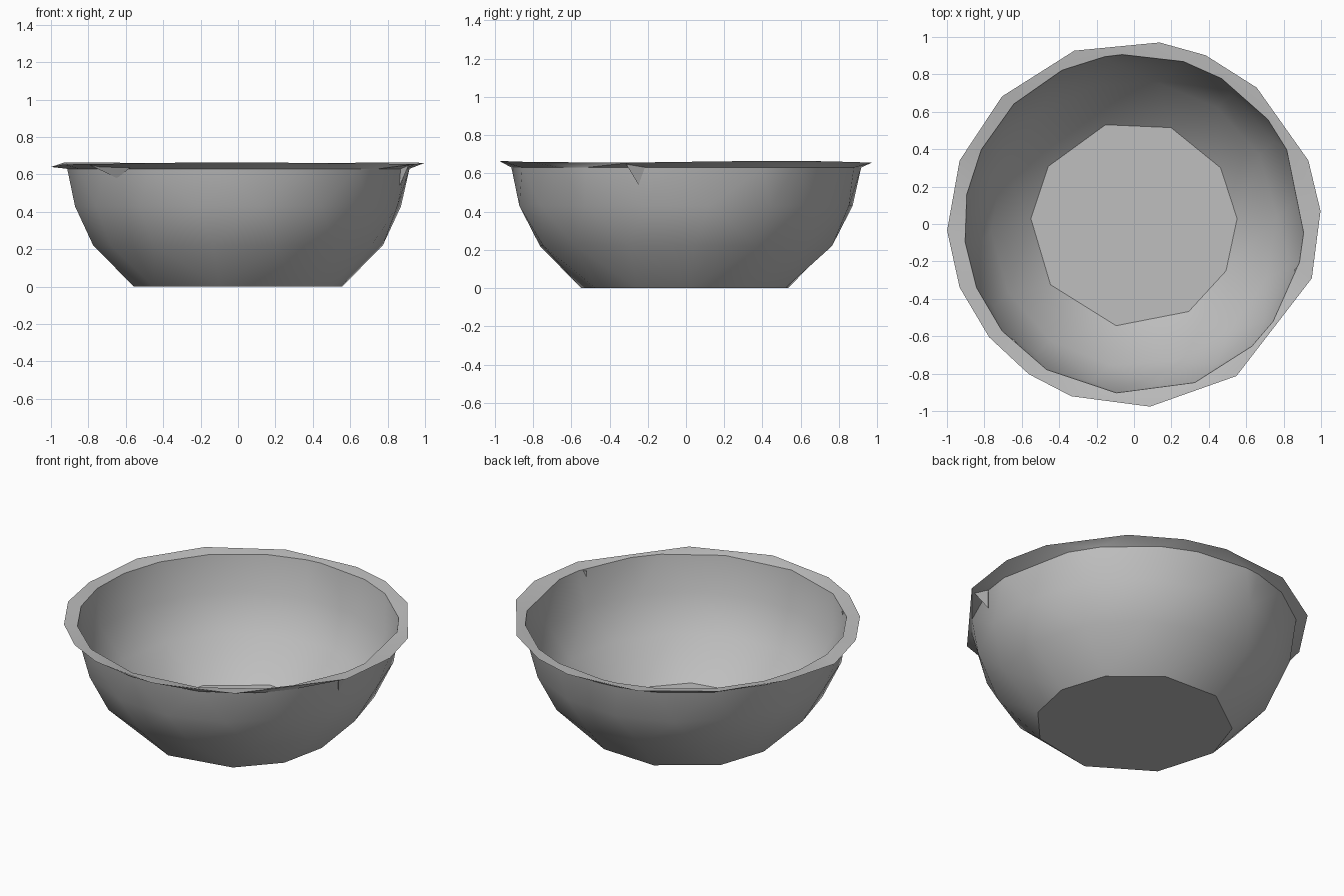
import bpy, bmesh
from math import sin, cos, pi, radians

cube = bpy.data.objects.get("Cube")
if cube:
    bpy.data.objects.remove(cube, do_unlink=True)

# One plain grey for the whole bowl
grey = bpy.data.materials.new("bowl grey")
grey.use_nodes = True
colour = (0.52, 0.52, 0.52, 1)
grey.diffuse_color = colour
grey.node_tree.nodes["Principled BSDF"].inputs["Base Color"].default_value = colour

# Corner directions of the uneven, hand-cut rings, in degrees
BASE = [3, 33, 69, 106, 146, 177, 216, 260, 302, 333]
RIM = [4, 20, 48, 67, 82, 109, 136, 160, 182, 200, 218, 235, 250, 275, 304, 343]
LIP = [26, 38, 59, 73, 94, 100, 115, 135, 154, 170, 186, 202, 219, 239, 264,
       291, 314, 325, 347, 357]


def even(count, start):
    return [start + i * 360 / count for i in range(count)]


LOW, MIDDLE = even(14, 3), even(16, 8)


def add_ring(bm, degrees, radius, z):
    """A closed ring of corners; radius and z may depend on the angle."""
    ring = []
    for d in degrees:
        a = radians(d)
        r = radius(a) if callable(radius) else radius
        h = z(a) if callable(z) else z
        ring.append((a, bm.verts.new((r * cos(a), r * sin(a), h))))
    return ring


def zip_rings(bm, lower, upper):
    """Join two rings of different corner counts with a band of triangles."""
    def at(ring, k):
        a, v = ring[k % len(ring)]
        return a + 2 * pi * (k // len(ring)), v

    i = j = 0
    while i < len(lower) or j < len(upper):
        a, b = at(lower, i)[1], at(upper, j)[1]
        step_lower = j == len(upper) or (
            i < len(lower) and at(lower, i + 1)[0] <= at(upper, j + 1)[0])
        if step_lower:
            i += 1
            bm.faces.new((a, at(lower, i)[1], b))
        else:
            j += 1
            bm.faces.new((a, at(upper, j)[1], b))


def make_object(name, bm, smooth=True):
    bmesh.ops.recalc_face_normals(bm, faces=bm.faces)
    mesh = bpy.data.meshes.new(name)
    bm.to_mesh(mesh)
    bm.free()
    mesh.materials.append(grey)
    obj = bpy.data.objects.new(name, mesh)
    bpy.context.collection.objects.link(obj)
    if smooth:
        bpy.ops.object.select_all(action="DESELECT")
        obj.select_set(True)
        bpy.context.view_layer.objects.active = obj
        bpy.ops.object.shade_smooth_by_angle(angle=radians(36))
    return obj


def rim_radius(a):
    return 0.98 + 0.02 * cos(a) ** 8


def rim_height(a):
    dip = 0.02 * max(0, -cos(a)) ** 40
    return 0.66 + 0.005 * sin(3 * a) - dip


# Thin bowl shell: outer wall, flared rim, inner wall
bm = bmesh.new()
wall = 0.01
rings = [
    add_ring(bm, BASE, 0.557, 0),
    add_ring(bm, LOW, 0.775, 0.22),
    add_ring(bm, MIDDLE, 0.88, 0.43),
    add_ring(bm, LIP, 0.918, 0.63),
    add_ring(bm, RIM, rim_radius, rim_height),
    add_ring(bm, LIP, 0.918 - wall, 0.65),
    add_ring(bm, MIDDLE, 0.88 - wall, 0.43),
    add_ring(bm, LOW, 0.775 - wall, 0.22),
    add_ring(bm, BASE, 0.557 - wall / 2, wall),
]
for lower, upper in zip(rings, rings[1:]):
    zip_rings(bm, lower, upper)
for ring in (rings[0], rings[-1]):
    bm.faces.new([v for _, v in ring])
make_object("bowl", bm)


# Small folds where the rim is creased down against the wall
def rim_fold(name, degrees, spread, depth):
    bm = bmesh.new()
    corners = []
    for d, r, z in ((degrees - spread, 0.965, 0.65),
                    (degrees + spread, 0.925, 0.65),
                    (degrees, 0.9, 0.65 - depth),
                    (degrees, 0.89, 0.64)):
        a = radians(d)
        corners.append(bm.verts.new((r * cos(a), r * sin(a), z)))
    bmesh.ops.convex_hull(bm, input=corners)
    make_object(name, bm, smooth=False)


rim_fold("right_crease", 224, 9, 0.07)
rim_fold("left_crease", 344, 3, 0.11)
